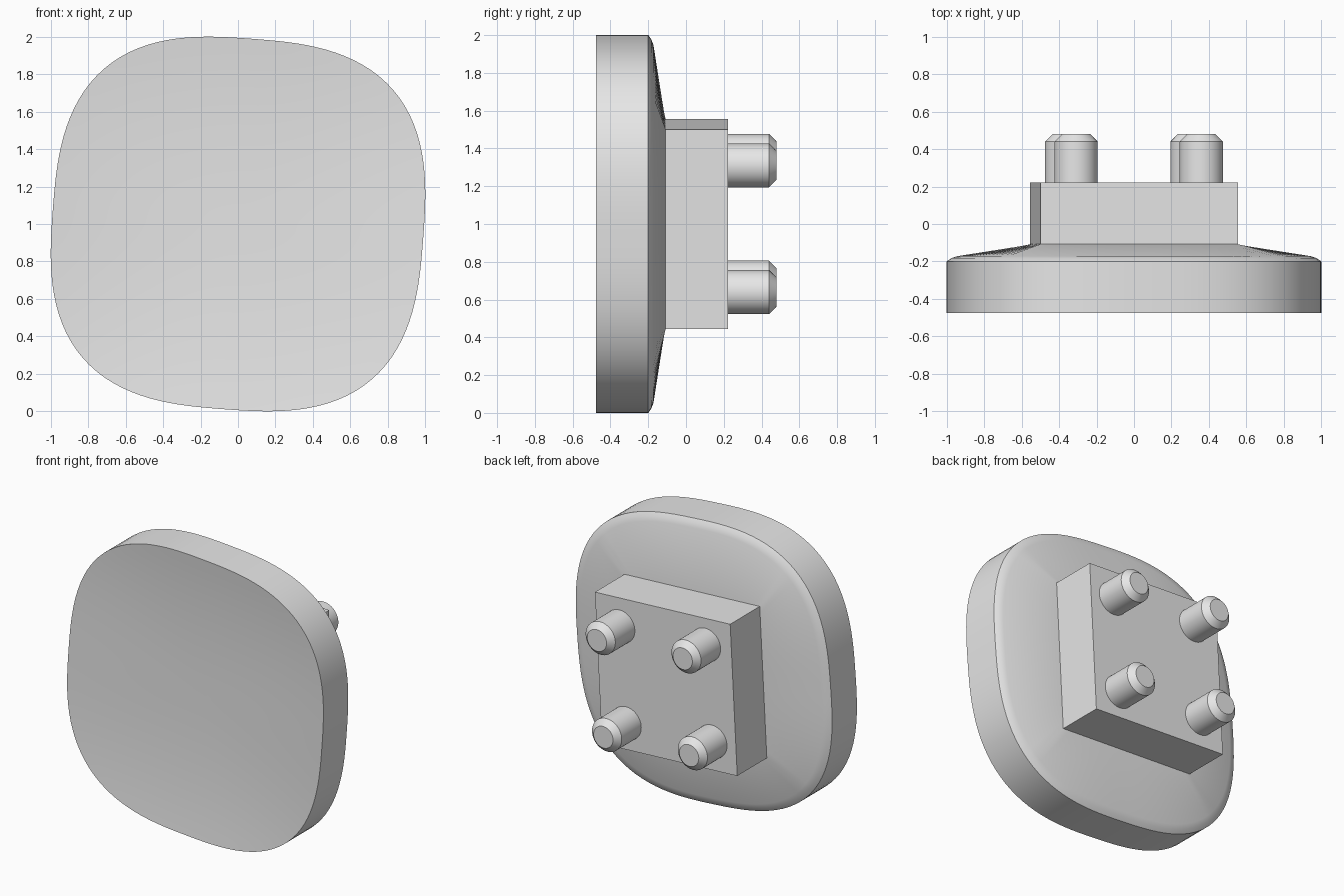
import bpy, bmesh, math

if "Cube" in bpy.data.objects:
    bpy.data.objects.remove(bpy.data.objects["Cube"], do_unlink=True)

STEPS = 128          # points around the rounded square outline
POWER = 2.8          # squareness of the outline
PLATE_TILT = math.radians(4.27)
BLOCK_TILT = math.radians(3.0)
BLOCK_HALF = 0.529

grey = bpy.data.materials.new("plain grey")
grey.use_nodes = True
grey.diffuse_color = (0.8, 0.8, 0.8, 1)
grey.node_tree.nodes["Principled BSDF"].inputs["Base Color"].default_value = (0.8, 0.8, 0.8, 1)


def place(u, v, y, tilt):
    """Turn a flat point clockwise and stand it up around z = 1."""
    c, s = math.cos(tilt), math.sin(tilt)
    return (u * c + v * s, y, 1 + v * c - u * s)


def rounded_ring(size, y):
    points = []
    for i in range(STEPS):
        a = math.tau * i / STEPS
        c, s = math.cos(a), math.sin(a)
        r = size * (abs(c) ** POWER + abs(s) ** POWER) ** (-1 / POWER)
        points.append(place(r * c, r * s, y, PLATE_TILT))
    return points


def square_ring(half, y):
    points = []
    for i in range(STEPS):
        a = math.tau * i / STEPS
        c, s = math.cos(a), math.sin(a)
        r = half / max(abs(c), abs(s))
        points.append(place(r * c, r * s, y, BLOCK_TILT))
    return points


def circle_ring(centre, radius, y, count=48):
    return [(centre[0] + radius * math.cos(math.tau * i / count), y,
             centre[2] + radius * math.sin(math.tau * i / count)) for i in range(count)]


def loft(name, rings):
    """Skin a list of equal rings and close both ends."""
    bm = bmesh.new()
    loops = [[bm.verts.new(p) for p in ring] for ring in rings]
    n = len(loops[0])
    for a, b in zip(loops, loops[1:]):
        for i in range(n):
            j = (i + 1) % n
            bm.faces.new((a[i], a[j], b[j], b[i]))
    bm.faces.new(loops[0])
    bm.faces.new(loops[-1])
    bmesh.ops.recalc_face_normals(bm, faces=bm.faces)
    mesh = bpy.data.meshes.new(name)
    bm.to_mesh(mesh)
    bm.free()
    mesh.materials.append(grey)
    obj = bpy.data.objects.new(name, mesh)
    bpy.context.collection.objects.link(obj)
    bpy.ops.object.select_all(action="DESELECT")
    obj.select_set(True)
    bpy.context.view_layer.objects.active = obj
    bpy.ops.object.shade_smooth_by_angle(angle=math.radians(30))
    return obj


# Plate: shallow dished front, straight rim, rounded shoulder, slope to the block
EDGE = 0.993
DISH = 0.045
rings = [rounded_ring(EDGE * k / 16, -0.477 + DISH * (1 - (k / 16) ** 2.4))
         for k in range(1, 17)]
rings += [rounded_ring(EDGE, -0.20),
          rounded_ring(EDGE - 0.025, -0.183),
          rounded_ring(EDGE - 0.055, -0.172),
          square_ring(BLOCK_HALF, -0.108)]
loft("plate", rings)

# Square mounting block
corners = [(-1, -1), (1, -1), (1, 1), (-1, 1)]
loft("mounting_block", [[place(BLOCK_HALF * u, BLOCK_HALF * v, y, BLOCK_TILT)
                         for u, v in corners] for y in (-0.115, 0.222)])

# Four pegs with chamfered tips
for (u, v), label in zip(corners, ("lower_right", "lower_left", "upper_left", "upper_right")):
    centre = place(0.336 * u, 0.336 * v, 0, PLATE_TILT)
    loft("peg_" + label, [circle_ring(centre, r, y) for r, y in
                          ((0.116, 0.2), (0.116, 0.44), (0.076, 0.48))])
